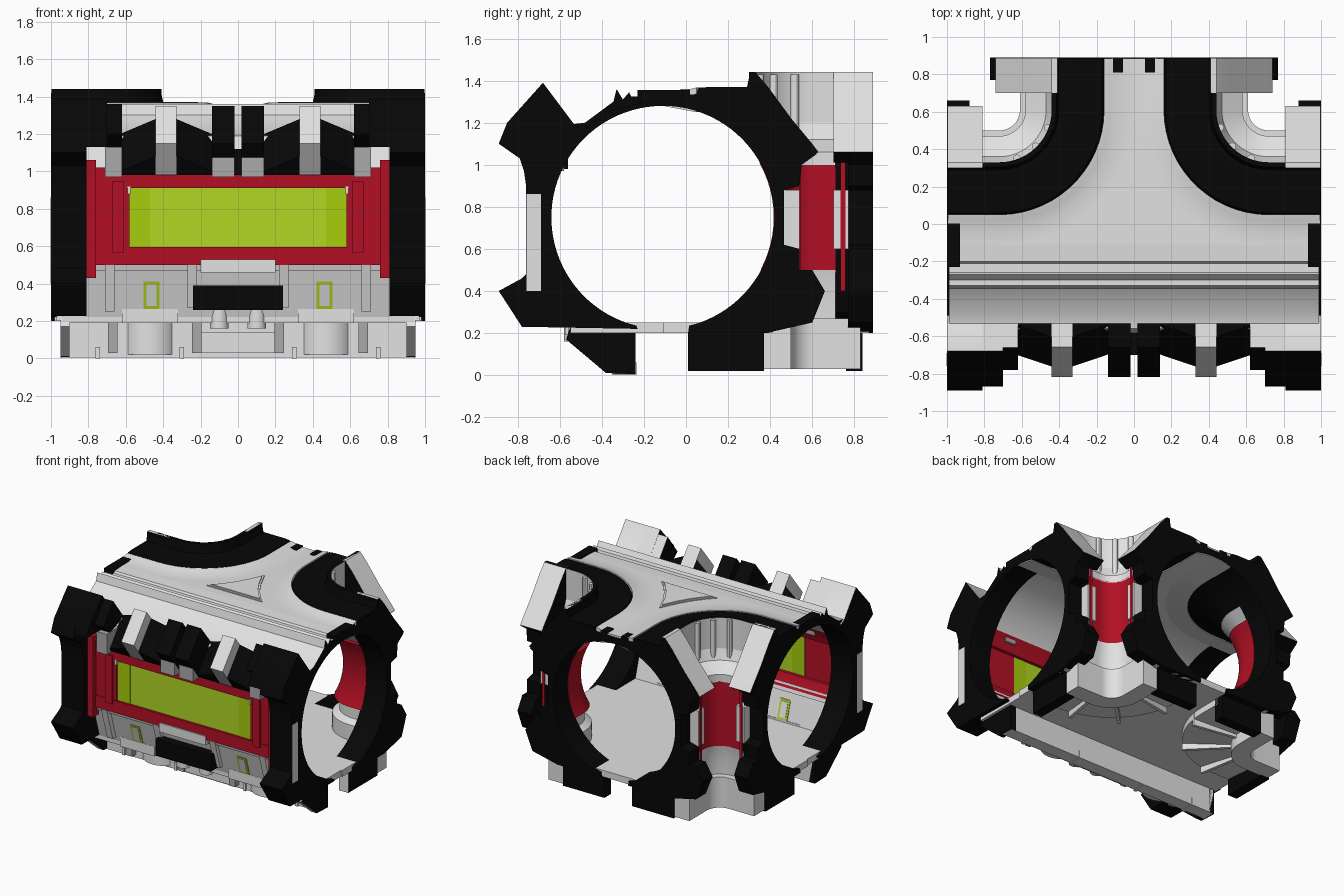
import bpy, bmesh, math
from mathutils import Vector

if "Cube" in bpy.data.objects:
    bpy.data.objects.remove(bpy.data.objects["Cube"])

def material(name, rgb):
    m = bpy.data.materials.new(name)
    m.diffuse_color = (*rgb, 1)
    m.use_nodes = True
    m.node_tree.nodes["Principled BSDF"].inputs["Base Color"].default_value = m.diffuse_color
    return m

WHITE = material("light grey", (0.76, 0.76, 0.76))
BLACK = material("black", (0.002, 0.002, 0.002))
RED = material("dark red", (0.45, 0.005, 0.018))
LIME = material("lime", (0.44, 0.68, 0.017))
LIME2 = material("deep lime", (0.39, 0.61, 0.004))
GREY = material("mid grey", (0.4, 0.4, 0.4))

AX, AZ, R = -0.11, 0.75, 0.53        # tube axis and bore
CX, CY = 0.72, 0.61                  # centre of the inside corner bend

def finish(name, bm, mats, rule=None):
    bmesh.ops.recalc_face_normals(bm, faces=bm.faces[:])
    bm.normal_update()
    if rule:
        for f in bm.faces:
            f.material_index = int(rule(f.calc_center_median(), f.normal))
    me = bpy.data.meshes.new(name)
    bm.to_mesh(me)
    bm.free()
    for m in mats:
        me.materials.append(m)
    me.shade_smooth()
    me.set_sharp_from_angle(angle=math.radians(30))
    ob = bpy.data.objects.new(name, me)
    bpy.context.collection.objects.link(ob)

def loft(name, loops, mats, rule=None):
    bm = bmesh.new()
    rows = [[bm.verts.new(p) for p in loop] for loop in loops]
    n = len(rows[0])
    for a, b in zip(rows, rows[1:]):
        for i in range(n):
            bm.faces.new((a[i], a[(i + 1) % n], b[(i + 1) % n], b[i]))
    bm.faces.new(rows[0])
    bm.faces.new(rows[-1])
    finish(name, bm, mats, rule)

def prism(name, pts, axis, lo, hi, mats, rule=None):
    lo, hi = sorted((lo, hi))
    put = {"x": lambda a, b, t: (t, a, b), "y": lambda a, b, t: (a, t, b),
           "z": lambda a, b, t: (a, b, t)}[axis]
    loft(name, [[put(a, b, t) for a, b in pts] for t in (lo, hi)], mats, rule)

def box(name, x0, x1, y0, y1, z0, z1, mat):
    x0, x1 = sorted((x0, x1))
    prism(name, [(x0, y0), (x1, y0), (x1, y1), (x0, y1)], "z", z0, z1, [mat])

def cylinder(name, x, y, r, z0, z1, mat, n=32, turn=math.tau):
    """Upright cylinder; a half turn leaves the front half only."""
    k = n if turn > 6 else n + 1
    pts = [(x + r * math.cos(math.pi + i * turn / n), y + r * math.sin(math.pi + i * turn / n)) for i in range(k)]
    prism(name, pts, "z", z0, z1, [mat])

def sweep(name, s, pts, ext, mats, rule=None):
    """Carry an (r, z) profile straight, round the corner bend, and straight again."""
    st = [(CX + ext, CY, 0)] + [(CX, CY, math.radians(a)) for a in range(0, 91, 6)]
    st.append((CX, CY + ext, math.pi / 2))
    loft(name, [[(s * (cx - r * math.sin(a)), cy - r * math.cos(a), z) for r, z in pts]
                for cx, cy, a in st], mats, rule)

def bore(z0, z1, n=12, r=R):
    """Distance from the tube axis and height, along the bore."""
    a0, a1 = (math.asin((z - AZ) / R) for z in (z0, z1))
    return [(r * math.cos(a0 + (a1 - a0) * i / n), AZ + r * math.sin(a0 + (a1 - a0) * i / n))
            for i in range(n + 1)]

def front(pts):
    return [(AX - d, z) for d, z in pts]

def mouth(name, s, pts, t0, t1, mats, rule=None):
    """A (distance, height) profile at the branch mouth and again at the tube end."""
    prism(name, [(s * d, z) for d, z in pts], "y", t0, t1, mats, rule)
    prism(name, [(AX + d, z) for d, z in pts], "x", s * (t0 + 0.11), s * (t1 + 0.11), mats, rule)

def rect(a, b, c, d):
    return [(a, c), (b, c), (b, d), (a, d)]

# Ring halves as (distance from axis, height)
rim = bore(0.235, 1.28, 40)
corner_half = [(0, 1.33), (0.16, 1.335), (0.2, 1.36), (0.40, 1.36), (0.42, 1.42),
               (0.50, 1.35), (0.61, 1.21), (0.71, 1.08), (0.73, 1.05), (0.66, 1.0), (0.65, 0.9),
               (0.575, 0.88), (0.575, 0.62), (0.65, 0.60), (0.65, 0.5), (0.71, 0.5), (0.77, 0.4),
               (0.71, 0.25), (0.49, 0.2), (0.12, 0.2)] + rim
inner_half = [(0, 1.33), (0.16, 1.33), (0.4, 1.34), (0.52, 1.12), (0.575, 0.98), (0.575, 0.5),
              (0.5, 0.3), (0.4, 0.22), (0.12, 0.22)] + rim
front_half = [(0, 1.32), (0.24, 1.26), (0.38, 1.17), (0.42, 1.19), (0.57, 1.39), (0.74, 1.2),
              (0.76, 1.15), (0.78, 1.10), (0.68, 1.03), (0.66, 0.97), (0.65, 0.9), (0.65, 0.48),
              (0.67, 0.46), (0.78, 0.4), (0.67, 0.23), (0.12, 0.22)] + rim
lug = [(0.41, 1.44), (0.44, 1.44), (0.50, 1.37), (0.61, 1.22), (0.71, 1.10), (0.74, 1.06),
       (0.66, 1.01), (0.58, 1.06), (0.5, 1.1), (0.41, 1.3)]

for s in (-1, 1):
    # Rings at both ends of the main tube and at the branch mouth
    mouth("mouth_ring_half", s, corner_half, 0.77, 0.89, [BLACK])
    mouth("inner_ring_half", s, inner_half, 0.70, 0.77, [BLACK])
    mouth("ring_lug", s, lug, 0.70, 0.888, [BLACK, WHITE], lambda c, n: n.z > 0.3)
    mouth("ring_strip", s, rect(0.56, 0.65, 0.6, 0.88), 0.70, 0.772, [WHITE])
    mouth("red_flange", s, rect(0.65, 0.655, 0.4, 1.06), 0.735, 0.758, [RED])
    prism("end_ring_front_half", front(front_half), "x", s * 0.81, s, [BLACK, WHITE],
          lambda c, n: n.y > 0.3 and c.z > 1.15 and c.y < -0.5)
    # Light strip on the ring face and dark clamps on the crown
    box("front_strip", s * 0.98, s * 1.002, -0.758, -0.69, 0.4, 0.86, WHITE)
    box("crown_clamp", s * 0.93, s * 1.0, -0.23, 0.02, 1.3, 1.355, BLACK)
    box("branch_clamp", s * 0.06, s * 0.12, 0.81, 0.89, 1.3, 1.355, BLACK)
    # Wide lug above the front post
    prism("front_corner_lug", [(-0.53, 1.19), (-0.68, 1.39), (-0.85, 1.2), (-0.87, 1.13), (-0.7, 1.13)],
          "x", s * 0.7, s * 0.82, [BLACK, WHITE], lambda c, n: n.y > 0.3)
    prism("front_lug_step", [(-0.53, 1.19), (-0.66, 1.36), (-0.78, 1.2), (-0.7, 1.13)],
          "x", s * 0.62, s * 0.7, [BLACK, WHITE], lambda c, n: n.y > 0.3)

# Front half of the ceiling, with long ribs and a groove
crown = [(-0.11, 1.345), (-0.2, 1.34), (-0.21, 1.325), (-0.26, 1.325), (-0.27, 1.345), (-0.3, 1.31),
         (-0.33, 1.36), (-0.345, 1.3), (-0.48, 1.2), (-0.56, 1.19), (-0.62, 1.0)]
prism("front_ceiling", front(bore(1.0, 1.28, r=0.535)) + crown, "x", -0.99, 0.99, [WHITE, BLACK],
      lambda c, n: abs(n.x) > 0.9)

# Thin lower front wall, leaning in towards the floor
def lean(z):
    return -0.62 + (0.42 - z) * 0.3

def wall_panel(name, x0, x1, z0, z1, out, depth, mat):
    prism(name, [(lean(z0) - out, z0), (lean(z1) - out, z1), (lean(z1) + depth, z1), (lean(z0) + depth, z0)],
          "x", x0, x1, [mat])

wall_panel("lower_front_wall", -0.82, 0.82, 0.2, 0.52, 0, 0.04, WHITE)
wall_panel("wall_lip", -0.82, 0.82, 0.47, 0.53, 0.02, 0.06, WHITE)

# Flat centre of the ceiling and floor between the two bends
arc = [math.radians(a) for a in range(0, 91, 6)]
right = [(CX - 0.72 * math.sin(a), CY - 0.72 * math.cos(a)) for a in arc]
centre = right + [(-x, y) for x, y in right[-2::-1]]
prism("ceiling_centre", centre, "z", 1.28, 1.345, [WHITE])
prism("floor_centre", centre, "z", 0.2, 0.25, [WHITE])
box("front_floor", -0.97, 0.97, -0.55, -0.11, 0.2, 0.25, WHITE)

# Raised triangle on the roof
half = [(0, 0.33), (0.06, 0.2), (0.12, 0.1), (0.19, 0.01), (0.24, -0.04)]
for k, z in ((1, 1.352), (0.88, 1.36)):
    p = [(x * k, 0.08 + (y - 0.08) * k) for x, y in half]
    prism("roof_triangle", p + [(-x, y) for x, y in p[:0:-1]], "z", 1.34, z, [WHITE])

def recess(c, n):
    r = math.hypot(min(0, abs(c.x) - CX), min(0, c.y - CY))
    return r < 0.287 and c.z > 1.1

for s in (-1, 1):
    # Roof edge and dark band around the inside corner
    sweep("roof_edge", s, [(0.72, 1.28), (0.72, 1.345), (0.64, 1.345), (0.59, 1.36), (0.56, 1.367),
                           (0.56, 1.25)], 0.275, [WHITE])
    sweep("corner_band", s, [(CX - d, z) for d, z in bore(1.10, 1.279, 14, 0.533)] +
          [(0.56, 1.34), (0.55, 1.365), (0.5, 1.37), (0.32, 1.37), (0.305, 1.44), (0.28, 1.44),
           (0.28, 1.10)], 0.278, [BLACK, WHITE], recess)
    # Column in the corner: stepped head, red shaft, stepped foot
    sweep("column_head", s, [(0.28, 1.2), (0.25, 1.12), (0.14, 1.06), (0.14, 1.0), (0.22, 1.0),
                             (0.32, 1.1)], 0.1, [WHITE])
    sweep("column_shaft", s, [(0.14, 1.01), (0.14, 0.5)] +
          [(CX - d, z) for d, z in bore(0.5, 1.01, r=0.527)], 0.1, [RED])
    sweep("column_foot", s, [(0.14, 0.5), (0.16, 0.4), (0.16, 0.25), (0.27, 0.25), (0.27, 0.37),
                             (0.22, 0.4), (0.22, 0.5)], 0.1, [WHITE])
    for a in (20, 45, 70):
        t = math.radians(a)
        cylinder("recess_rib", s * (CX - 0.275 * math.sin(t)), CY - 0.275 * math.cos(t),
                 0.02, 1.08, 1.43, WHITE, 12)
    # Corner base, floor and underside fan
    sweep("corner_base", s, [(0.11, 0.03), (0.25, 0.03), (0.25, 0.27), (0.11, 0.27)], 0.22, [WHITE])
    sweep("corner_floor", s, [(0.2, 0.2), (0.72, 0.2), (0.72, 0.25), (0.2, 0.25)], 0.26, [WHITE])
    sweep("under_plate", s, [(0.23, 0.12), (0.6, 0.15), (0.6, 0.2), (0.23, 0.2)], 0.18, [WHITE])
    for a in (10, 45, 80):
        t = math.radians(a)
        u, v = Vector((-math.sin(t), -math.cos(t))), Vector((math.cos(t), -math.sin(t))) * 0.012
        q = [Vector((CX, CY)) + u * r + w for r, w in ((0.24, v), (0.6, v), (0.6, -v), (0.24, -v))]
        prism("under_rib", [(s * p.x, p.y) for p in q], "z", 0.1, 0.2, [WHITE])
    # Dark feet, light towards the front
    mouth("mouth_foot", s, rect(0.12, 0.48, 0.02, 0.22), 0.76, 0.84, [BLACK, WHITE],
          lambda c, n: n.y < -0.9)
    prism("rail_end", [(-0.24, 0.005), (-0.38, 0.01), (-0.57, 0.17), (-0.55, 0.23), (-0.24, 0.23)],
          "x", s * 0.9, s * 0.95, [BLACK, WHITE], lambda c, n: n.y < -0.3)

# Front rail under the floor, with drums, pegs, ribs and clips
box("front_rail", -0.94, 0.94, -0.34, -0.24, 0.005, 0.21, WHITE)
box("rail_skirt", -0.24, 0.24, -0.38, -0.3, 0.03, 0.14, WHITE)
box("rail_ledge", -0.94, 0.94, -0.56, -0.3, 0.19, 0.23, WHITE)
for s in (-1, 1):
    for x in (0.22, 0.67):
        box("rail_clip", s * (x - 0.025), s * (x + 0.025), -0.39, -0.3, 0.03, 0.19, GREY)
    for x in (0.3, 0.75):
        box("rail_rib", s * (x - 0.012), s * (x + 0.012), -0.35, -0.235, 0.0, 0.06, WHITE)
    cylinder("rail_drum", s * 0.47, -0.24, 0.155, 0.02, 0.2, WHITE, 24, math.pi)
    box("drum_cap", s * 0.32, s * 0.62, -0.575, -0.53, 0.19, 0.265, WHITE)
    cylinder("rail_peg", s * 0.1, -0.53, 0.05, 0.16, 0.26, WHITE, 20)
    # Lime-edged slots showing on both sides of the wall
    wall_panel("slot_rim", s * 0.42, s * 0.505, 0.265, 0.41, 0.005, 0.045, LIME)
    wall_panel("slot_face", s * 0.435, s * 0.49, 0.28, 0.395, 0.008, 0.048, WHITE)
    wall_panel("wall_buttress", s * 0.22, s * 0.27, 0.27, 0.52, 0.03, 0.03, WHITE)
    wall_panel("wall_end", s * 0.66, s * 0.71, 0.25, 0.5, 0.04, 0.03, WHITE)
box("vent_box", -0.24, 0.24, -0.68, -0.59, 0.26, 0.39, BLACK)
box("vent_shelf", -0.2, 0.2, -0.69, -0.6, 0.46, 0.53, WHITE)

# Red window frame and lime panel
for z0, z1 in ((0.91, 1.02), (0.5, 0.595)):
    prism("frame_rail", front(bore(z0, z1, 6, 0.533)) + [(-0.68, z1), (-0.68, z0)], "x", -0.82, 0.82, [RED])
box("lime_panel", -0.58, 0.58, -0.66, -0.643, 0.59, 0.915, LIME)
for s in (-1, 1):
    box("frame_side", s * 0.58, s * 0.82, -0.675, -0.643, 0.55, 0.95, RED)
    box("frame_plate", s * 0.61, s * 0.67, -0.69, -0.66, 0.565, 0.945, RED)
    box("frame_post", s * 0.76, s * 0.815, -0.71, -0.645, 0.43, 1.06, RED)
    box("panel_end", s * 0.47, s * 0.58, -0.664, -0.641, 0.595, 0.91, LIME2)
    box("panel_clip", s * 0.575, s * 0.59, -0.685, -0.645, 0.88, 0.92, WHITE)

# Teeth along the front eave, with slanted webs between them
def tooth(name, s, x0, x1, top0, top1, mat):
    loops = []
    for x, top in ((x0, top0), (x1, top1)):
        y = -0.53 - (top - 1.19) * 0.8
        loops.append([(s * x, -0.53, 1.19), (s * x, y, top), (s * x, y - 0.16, top - 0.2),
                      (s * x, -0.69, 0.98), (s * x, -0.6, 0.98)])
    loft(name, loops, [mat])

for s in (-1, 1):
    tooth("centre_tooth", s, 0.02, 0.14, 1.35, 1.35, BLACK)
    tooth("inner_web", s, 0.14, 0.33, 1.2, 1.28, BLACK)
    tooth("light_tooth", s, 0.33, 0.44, 1.35, 1.35, WHITE)
    tooth("outer_web", s, 0.44, 0.63, 1.28, 1.2, BLACK)
    box("eave_block", s * 0.62, s * 0.71, -0.74, -0.58, 0.97, 1.13, GREY)
    box("centre_block", s * 0.02, s * 0.14, -0.76, -0.62, 0.97, 1.08, GREY)
box("tooth_bridge", -0.03, 0.03, -0.7, -0.56, 0.98, 1.12, BLACK)
